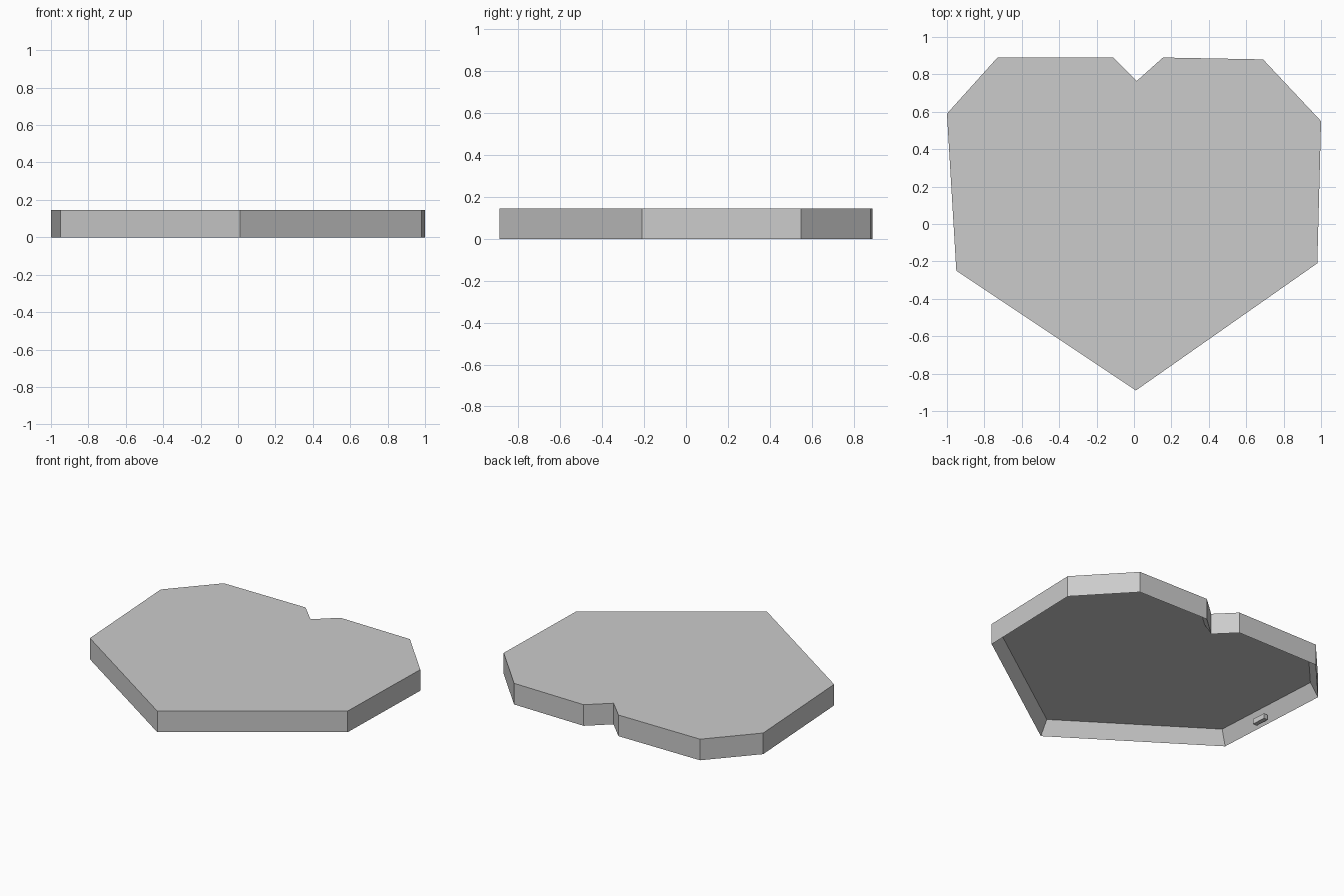
import bpy
import bmesh
from mathutils import Matrix, Vector

HEIGHT = 0.145
WALL = 0.047
ROOF = 0.05

cube = bpy.data.objects.get("Cube")
if cube:
    bpy.data.objects.remove(cube, do_unlink=True)

# Single flat grey
grey = bpy.data.materials.new("light_grey")
grey.use_nodes = True
colour = (0.6, 0.6, 0.6, 1.0)
grey.diffuse_color = colour
grey.node_tree.nodes["Principled BSDF"].inputs["Base Color"].default_value = colour


def add_object(name, bm):
    bmesh.ops.recalc_face_normals(bm, faces=bm.faces)
    mesh = bpy.data.meshes.new(name)
    bm.to_mesh(mesh)
    bm.free()
    mesh.materials.append(grey)
    obj = bpy.data.objects.new(name, mesh)
    bpy.context.collection.objects.link(obj)
    return obj


# Heart outline, counter-clockwise from the tip
outline = [(0.01, -0.89), (0.98, -0.21), (1.0, 0.55), (0.69, 0.88), (0.155, 0.89),
           (0.015, 0.765), (-0.11, 0.89), (-0.73, 0.89), (-1.0, 0.59), (-0.95, -0.25)]

# Heart-shaped lid, hollowed from below
bm = bmesh.new()
top = bm.faces.new([bm.verts.new((x, y, 0)) for x, y in outline])
grown = bmesh.ops.extrude_face_region(bm, geom=[top], use_keep_orig=True)
bmesh.ops.translate(bm, vec=(0, 0, HEIGHT),
                    verts=[v for v in grown["geom"] if isinstance(v, bmesh.types.BMVert)])
bmesh.ops.recalc_face_normals(bm, faces=bm.faces)
bm.normal_update()
floor = min(bm.faces, key=lambda f: f.calc_center_median().z)
bmesh.ops.inset_region(bm, faces=[floor], thickness=WALL, use_even_offset=True)
bmesh.ops.translate(bm, vec=(0, 0, HEIGHT - ROOF), verts=floor.verts)
add_object("heart_lid", bm)

# Small catch on the inside of the right wall
bm = bmesh.new()
bmesh.ops.create_cube(bm, size=1, matrix=Matrix.LocRotScale(
    Vector((-0.925, 0.12, 0.02)), Matrix.Rotation(0.06, 3, "Z"), Vector((0.03, 0.1, 0.035))))
add_object("inner_catch", bm)
